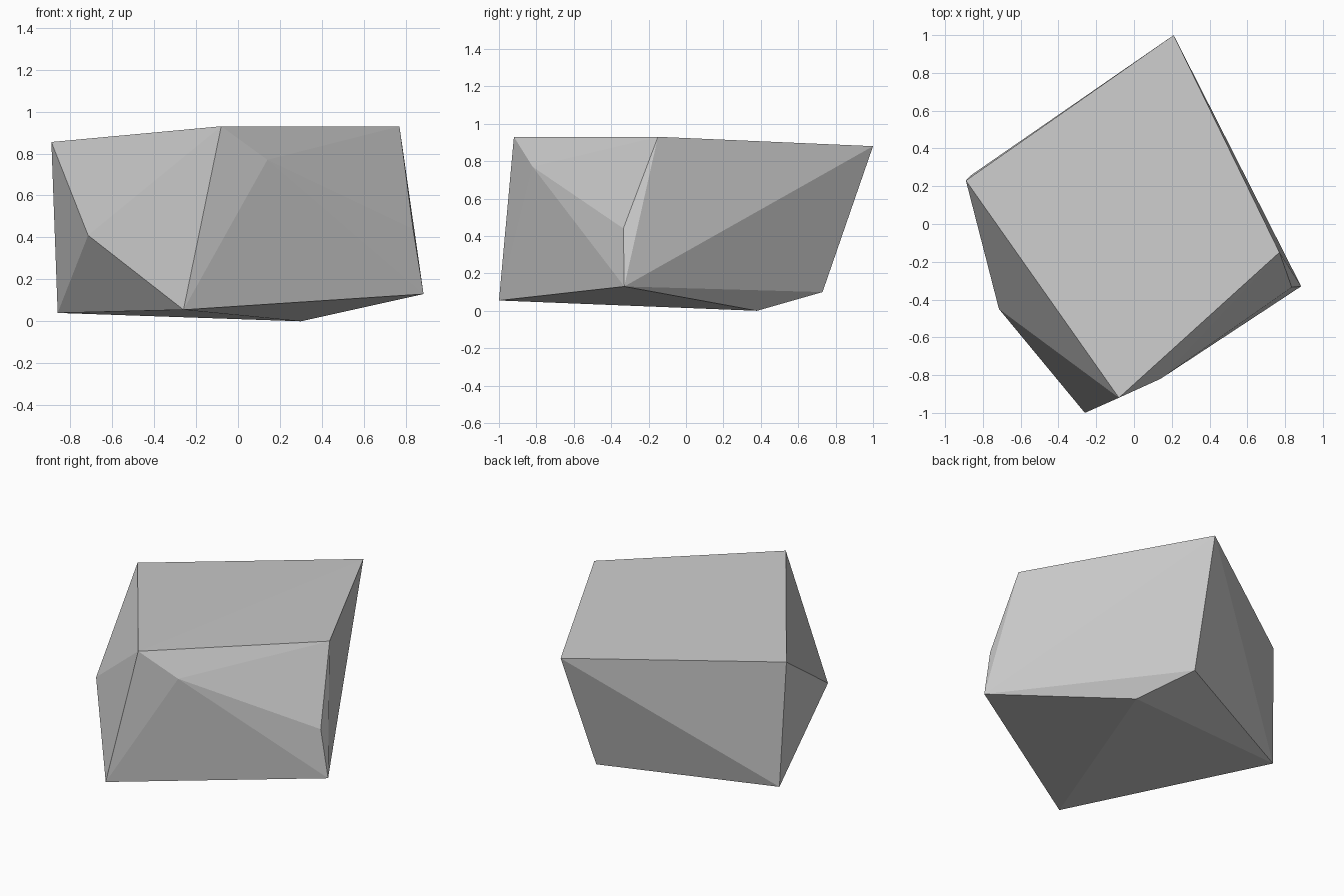
import bpy
import bmesh

cube = bpy.data.objects.get("Cube")
if cube:
    bpy.data.objects.remove(cube, do_unlink=True)

# Plain stone grey
stone = bpy.data.materials.new("stone_grey")
stone.use_nodes = True
colour = (0.6, 0.6, 0.6, 1.0)
stone.diffuse_color = colour
stone.node_tree.nodes["Principled BSDF"].inputs["Base Color"].default_value = colour

# Corners of the boulder, grouped by height
top = [(0.21, 1.0, 0.88), (-0.89, 0.23, 0.855), (-0.08, -0.92, 0.93), (0.77, -0.15, 0.93)]
chips = [(0.14, -0.82, 0.77), (-0.715, -0.45, 0.41), (0.835, -0.335, 0.44)]
base = [(0.885, -0.33, 0.13), (-0.26, -1.0, 0.055), (-0.86, 0.26, 0.04),
        (0.14, 0.73, 0.1), (0.3, 0.38, 0.0)]

# Boulder: flat facets wrapped around the corners
bm = bmesh.new()
for corner in top + chips + base:
    bm.verts.new(corner)
bmesh.ops.convex_hull(bm, input=bm.verts)
bmesh.ops.recalc_face_normals(bm, faces=bm.faces)
mesh = bpy.data.meshes.new("boulder")
bm.to_mesh(mesh)
bm.free()
mesh.materials.append(stone)
boulder = bpy.data.objects.new("boulder", mesh)
bpy.context.collection.objects.link(boulder)
